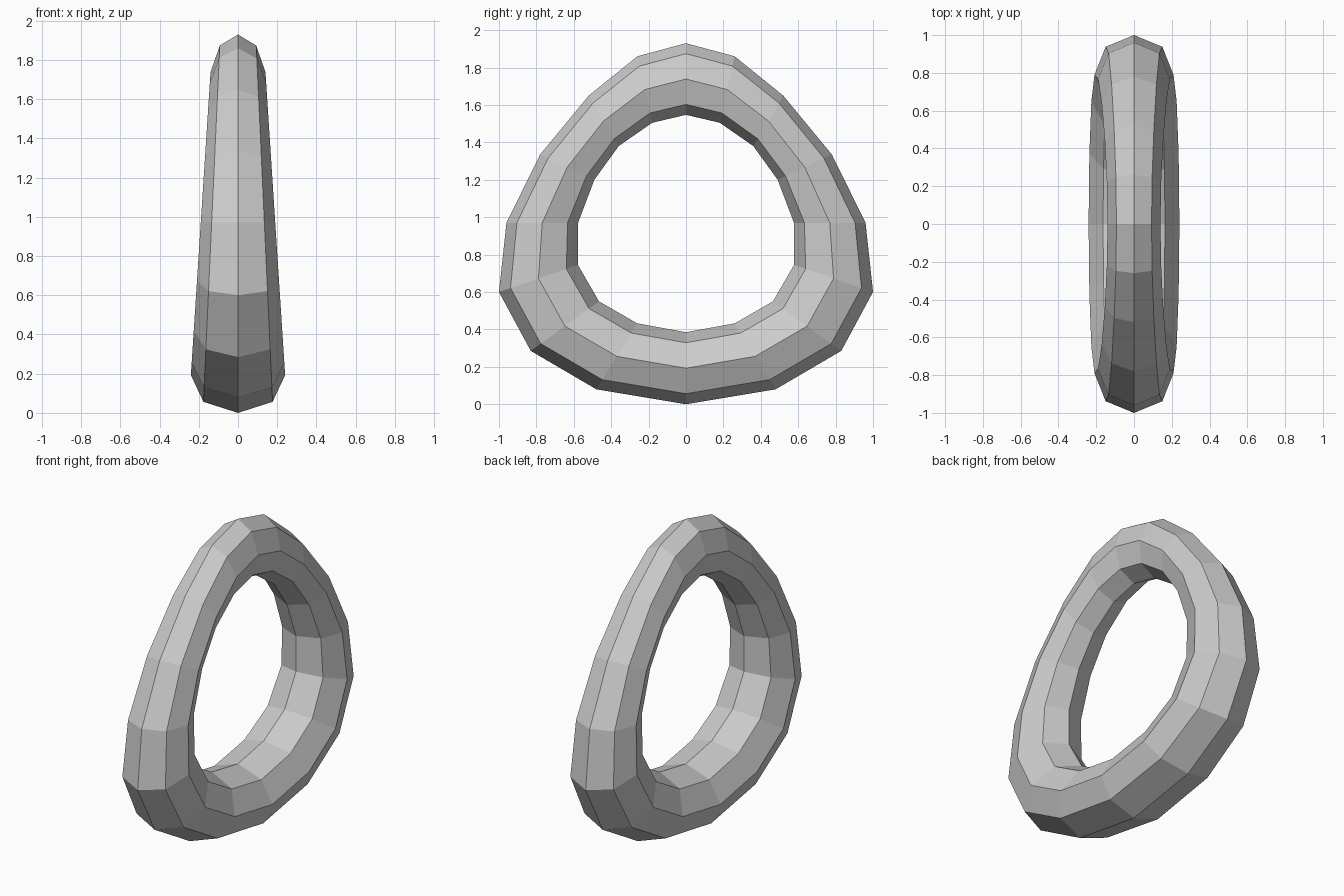
import bpy, bmesh, math

if "Cube" in bpy.data.objects:
    bpy.data.objects.remove(bpy.data.objects["Cube"])

# Outer and inner outlines (y, z), from bottom centre up the right side to the top
OUTER = [(0, 0), (0.48, 0.08), (0.83, 0.285), (1.0, 0.60), (0.96, 0.97),
         (0.78, 1.335), (0.52, 1.65), (0.26, 1.86), (0, 1.93)]
INNER = [(0, 0.385), (0.26, 0.432), (0.465, 0.55), (0.578, 0.745), (0.577, 0.97),
         (0.49, 1.20), (0.36, 1.38), (0.18, 1.505), (0, 1.547)]
SIDES = 8  # octagonal cross-section


def full_loop(half):
    """Mirror a half outline into a closed loop."""
    return half + [(-y, z) for y, z in half[-2:0:-1]]


def half_width(z):
    """The ring gets thinner towards the top."""
    return 0.24 - 0.1 * (z - 0.2) / 1.54


bm = bmesh.new()

# One octagonal section at each point of the outline
sections = []
for (oy, oz), (iy, iz) in zip(full_loop(OUTER), full_loop(INNER)):
    section = []
    for k in range(SIDES):
        a = math.tau * k / SIDES
        t = (1 + math.cos(a)) / 2
        y, z = iy + (oy - iy) * t, iz + (oz - iz) * t
        section.append(bm.verts.new((half_width(z) * math.sin(a), y, z)))
    sections.append(section)

# Bridge neighbouring sections into a closed ring
for i, a in enumerate(sections):
    b = sections[(i + 1) % len(sections)]
    for k in range(SIDES):
        n = (k + 1) % SIDES
        bm.faces.new((a[k], a[n], b[n], b[k]))
bmesh.ops.recalc_face_normals(bm, faces=bm.faces)

mesh = bpy.data.meshes.new("tapered_ring")
bm.to_mesh(mesh)
bm.free()
bpy.context.collection.objects.link(bpy.data.objects.new("tapered_ring", mesh))
